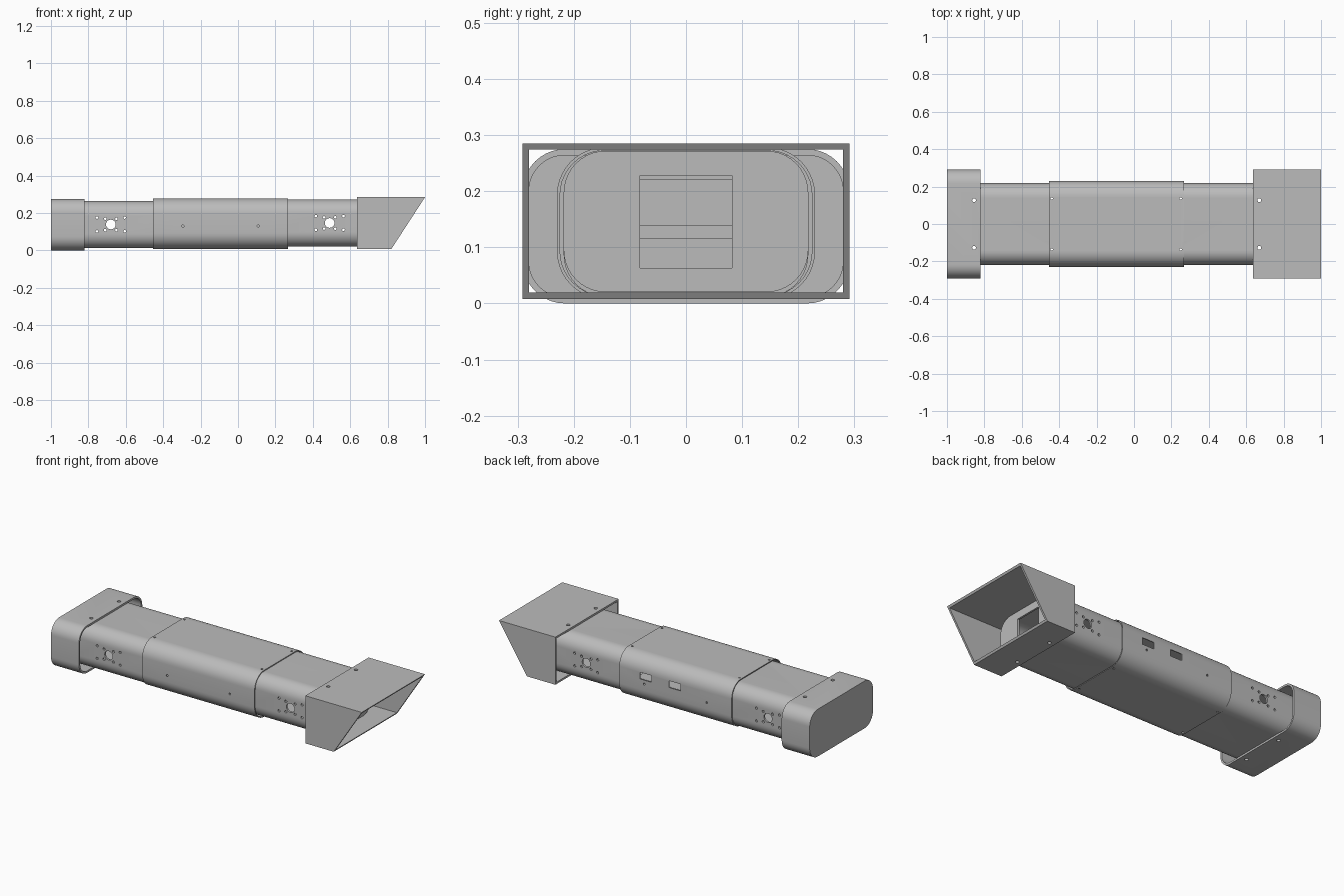
import bpy, bmesh, math
from mathutils import Matrix, Vector

if "Cube" in bpy.data.objects:
    bpy.data.objects.remove(bpy.data.objects["Cube"], do_unlink=True)

grey = bpy.data.materials.new("light grey")
grey.use_nodes = True
grey.diffuse_color = (0.5, 0.5, 0.5, 1)
grey.node_tree.nodes["Principled BSDF"].inputs["Base Color"].default_value = grey.diffuse_color


def to_object(bm, name):
    bmesh.ops.recalc_face_normals(bm, faces=bm.faces)
    mesh = bpy.data.meshes.new(name)
    bm.to_mesh(mesh)
    bm.free()
    mesh.materials.append(grey)
    obj = bpy.data.objects.new(name, mesh)
    bpy.context.scene.collection.objects.link(obj)
    return obj


def extrude(name, points, offset):
    bm = bmesh.new()
    face = bm.faces.new([bm.verts.new(p) for p in points])
    new = bmesh.ops.extrude_face_region(bm, geom=[face])["geom"]
    bmesh.ops.translate(bm, verts=[v for v in new if isinstance(v, bmesh.types.BMVert)], vec=offset)
    if face.is_valid and len(bm.faces) < len(points) + 2:
        bm.faces.new(face.verts[:])
    return to_object(bm, name)


def bar(name, x0, x1, half, z0, z1, radius, steps=10):
    """Bar along x with a rounded rectangular cross-section."""
    pts = []
    mid, rise = (z0 + z1) / 2, (z1 - z0) / 2
    for quarter, (sy, sz) in enumerate([(1, 1), (-1, 1), (-1, -1), (1, -1)]):
        for i in range(steps + 1):
            a = (quarter + i / steps) * math.pi / 2
            pts.append((x0, sy * (half - radius) + radius * math.cos(a),
                        mid + sz * (rise - radius) + radius * math.sin(a)))
    return extrude(name, pts, (x1 - x0, 0, 0))


def box(name, x0, x1, y0, y1, z0, z1):
    bm = bmesh.new()
    size = Matrix.Diagonal((x1 - x0, y1 - y0, z1 - z0, 1))
    centre = Matrix.Translation(((x0 + x1) / 2, (y0 + y1) / 2, (z0 + z1) / 2))
    bmesh.ops.create_cube(bm, size=1, matrix=centre @ size)
    return to_object(bm, name)


def drills(holes, axis):
    """Cylinders right through the model, along y or z; holes are (x, other, radius)."""
    bm = bmesh.new()
    for x, other, r in holes:
        if axis == "y":
            m = Matrix.Translation((x, 0, other)) @ Matrix.Rotation(math.pi / 2, 4, "X")
        else:
            m = Matrix.Translation((x, other, 0.14))
        bmesh.ops.create_cone(bm, cap_ends=True, segments=20, radius1=r, radius2=r, depth=1, matrix=m)
    return to_object(bm, "drill")


def cut(obj, *cutters):
    for c in cutters:
        mod = obj.modifiers.new("cut", "BOOLEAN")
        mod.operation, mod.solver, mod.object = "DIFFERENCE", "EXACT", c
    bpy.context.view_layer.update()
    shaped = obj.evaluated_get(bpy.context.evaluated_depsgraph_get())
    mesh = bpy.data.meshes.new_from_object(shaped)
    obj.modifiers.clear()
    obj.data = mesh
    for c in cutters:
        bpy.data.objects.remove(c, do_unlink=True)
    return obj


def pair(x, y, r):
    return [(x, y, r), (x, -y, r)]


def motor_holes(x, z):
    ring = [(x + sx * dx, z + sz * dz, 0.007) for sx in (-1, 1) for sz in (-1, 1)
            for dx, dz in ((0.074, 0.037), (0.03, 0.03))]
    return ring + [(x, z, 0.026)]


parts = []
BUMPER_X, SCOOP_X, SLEEVE = -0.855, 0.67, (-0.44, 0.25)

# Inner tubes: hollow, with a square window in the outer end wall
for name, x_end, x_in, z0, motor_x, bolt_x, sleeve_x in (
        ("right_tube", -0.89, -0.39, 0.012, -0.68, BUMPER_X, SLEEVE[0]),
        ("left_tube", 0.705, 0.2, 0.02, 0.49, SCOOP_X, SLEEVE[1])):
    d = 1 if x_in > x_end else -1
    top = z0 + 0.252
    tube = bar(name, x_end, x_in, 0.218, z0, top, 0.075)
    parts.append(cut(
        tube,
        bar("bore", x_end + d * 0.011, x_in + d * 0.1, 0.207, z0 + 0.011, top - 0.011, 0.064),
        box("window", x_end - 0.05, x_end + 0.05, -0.082, 0.082, z0 + 0.043, z0 + 0.208),
        drills(motor_holes(motor_x, z0 + 0.127), "y"),
        drills(pair(bolt_x, 0.127, 0.01) + pair(sleeve_x, 0.137, 0.006), "z")))

# Middle sleeve with bolt holes and two ports at the back
sleeve = bar("middle_sleeve", -0.455, 0.268, 0.23, 0.008, 0.278, 0.085)
parts.append(cut(
    sleeve,
    bar("bore", -0.6, 0.4, 0.2245, 0.0135, 0.2725, 0.0795),
    drills([(-0.295, 0.13, 0.006), (0.108, 0.13, 0.006)], "y"),
    drills(pair(SLEEVE[0], 0.137, 0.006) + pair(SLEEVE[1], 0.137, 0.006), "z"),
    box("port", 0.06, 0.135, 0.15, 0.3, 0.153, 0.192),
    box("port", -0.125, -0.05, 0.15, 0.3, 0.153, 0.192)))

# Tray inside the sleeve
parts.append(box("inner_tray", -0.36, 0.18, -0.2, 0.2, 0.115, 0.14))

# Rounded bumper: closed at the outer end
bumper = bar("bumper", -1, -0.82, 0.291, 0, 0.275, 0.075)
parts.append(cut(
    bumper,
    bar("bore", -0.989, -0.7, 0.28, 0.011, 0.264, 0.064),
    drills(pair(BUMPER_X, 0.127, 0.01), "z")))

# Square scoop: open at both ends, with a raked mouth
scoop = extrude("scoop", [(0.637, -0.291, 0.008), (0.82, -0.291, 0.008),
                          (1, -0.291, 0.285), (0.637, -0.291, 0.285)], (0, 0.582, 0))
parts.append(cut(
    scoop,
    box("bore", 0.5, 1.2, -0.28, 0.28, 0.019, 0.274),
    drills(pair(SCOOP_X, 0.127, 0.01), "z")))

# Smooth the rounded corners, keep the edges sharp
bpy.ops.object.select_all(action="DESELECT")
for p in parts:
    p.select_set(True)
bpy.context.view_layer.objects.active = parts[0]
bpy.ops.object.shade_smooth_by_angle(angle=math.radians(30))
